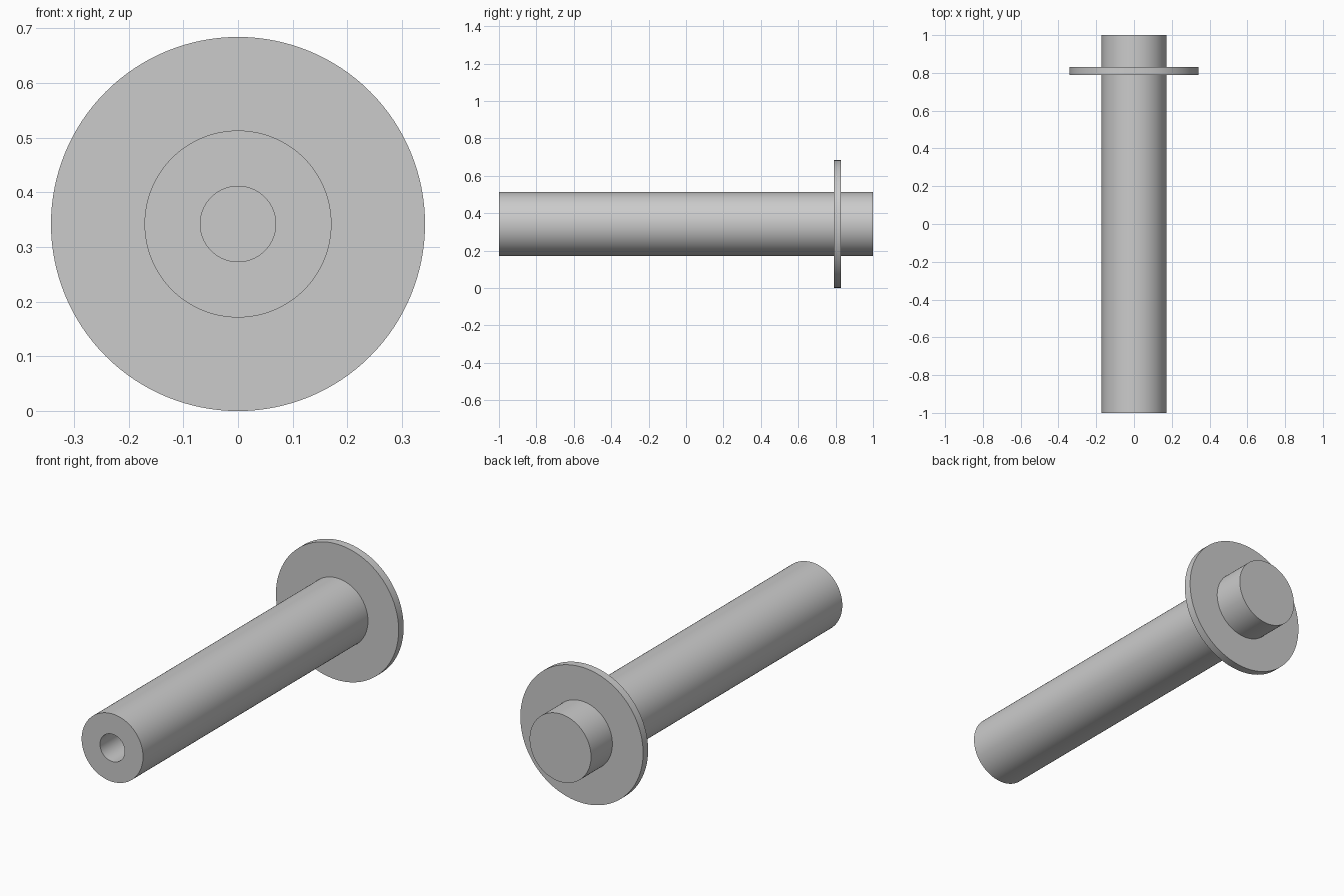
import bpy
import bmesh
import math
from mathutils import Vector

cube = bpy.data.objects.get("Cube")
if cube:
    bpy.data.objects.remove(cube, do_unlink=True)

SIDES = 128
FLANGE_R, SHAFT_R, BORE_R = 0.342, 0.171, 0.069
FRONT, BACK = -1.0, 1.0
FLANGE_FRONT, FLANGE_BACK = 0.79, 0.83
BORE_END = -0.5

# One plain grey
grey = bpy.data.materials.new("plain grey")
grey.use_nodes = True
colour = (0.6, 0.6, 0.6, 1.0)
grey.diffuse_color = colour
grey.node_tree.nodes["Principled BSDF"].inputs["Base Color"].default_value = colour


def lathe(name, profile):
    """Turn (radius, y) points around the y axis and cap the open ends."""
    bm = bmesh.new()
    verts = [bm.verts.new((r, y, 0)) for r, y in profile]
    edges = [bm.edges.new(pair) for pair in zip(verts, verts[1:])]
    bmesh.ops.spin(bm, geom=verts + edges, cent=(0, 0, 0), axis=(0, 1, 0),
                   angle=math.tau, steps=SIDES, use_duplicate=False)
    bmesh.ops.remove_doubles(bm, verts=bm.verts[:], dist=1e-5)
    bmesh.ops.holes_fill(bm, edges=[e for e in bm.edges if e.is_boundary], sides=0)
    bmesh.ops.recalc_face_normals(bm, faces=bm.faces[:])
    bmesh.ops.translate(bm, verts=bm.verts[:], vec=Vector((0, 0, FLANGE_R)))
    mesh = bpy.data.meshes.new(name)
    bm.to_mesh(mesh)
    bm.free()
    mesh.materials.append(grey)
    obj = bpy.data.objects.new(name, mesh)
    bpy.context.collection.objects.link(obj)
    bpy.ops.object.select_all(action='DESELECT')
    obj.select_set(True)
    bpy.context.view_layer.objects.active = obj
    bpy.ops.object.shade_smooth_by_angle(angle=math.radians(30))
    return obj


# Shaft with a blind bore in the front, a thin flange and a short back stub
lathe("flanged_shaft", [
    (BORE_R, BORE_END),
    (BORE_R, FRONT),
    (SHAFT_R, FRONT),
    (SHAFT_R, FLANGE_FRONT),
    (FLANGE_R, FLANGE_FRONT),
    (FLANGE_R, FLANGE_BACK),
    (SHAFT_R, FLANGE_BACK),
    (SHAFT_R, BACK),
])
